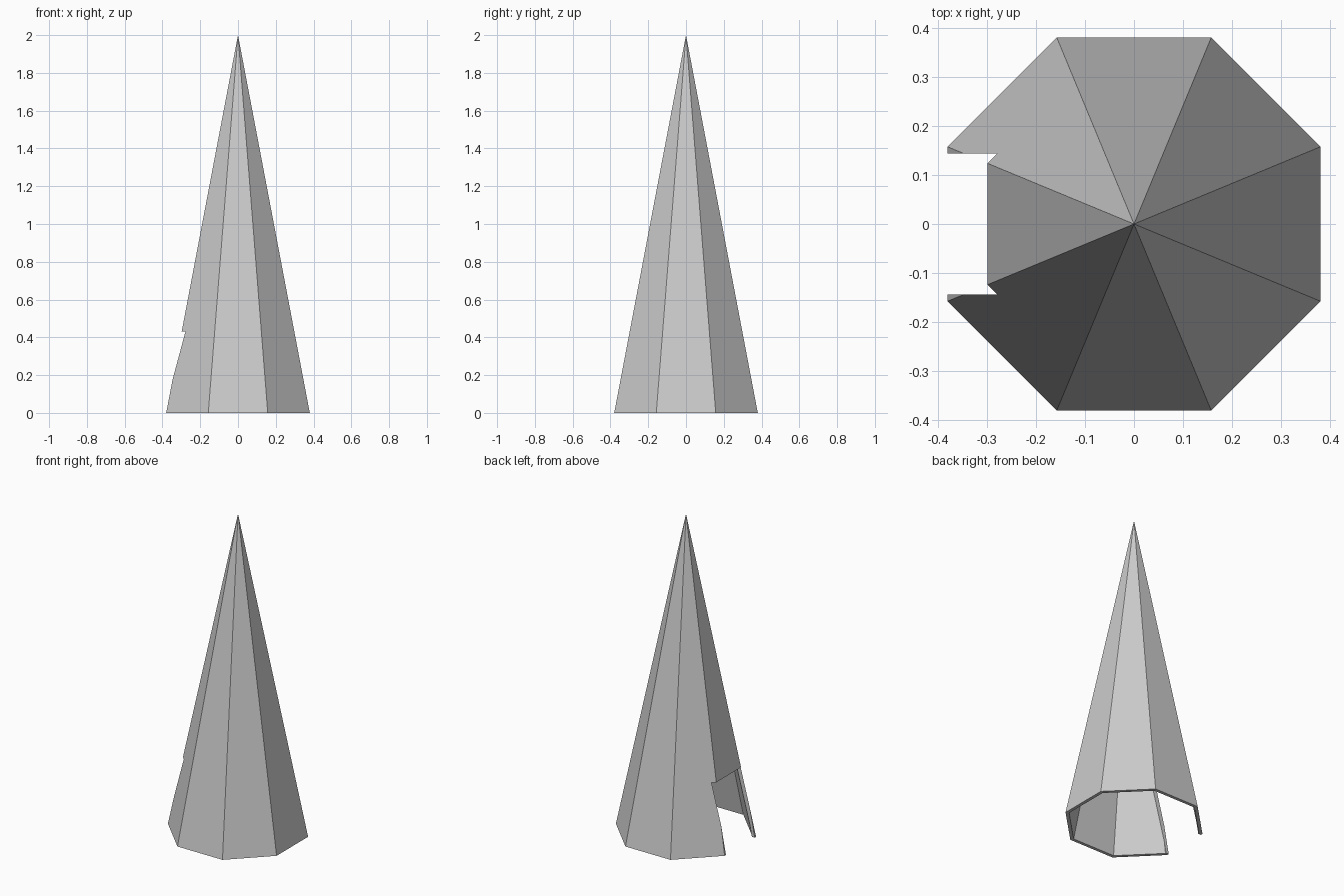
import bpy, bmesh
from math import cos, sin, pi

if "Cube" in bpy.data.objects:
    bpy.data.objects.remove(bpy.data.objects["Cube"])

SIDES = 8
HEIGHT = 2.0
APOTHEM = 0.38
WALL = 0.02


def ring(bm, apothem):
    r = apothem / cos(pi / SIDES)
    angles = [(i + 0.5) * 2 * pi / SIDES for i in range(SIDES)]
    return [bm.verts.new((r * cos(a), r * sin(a), 0)) for a in angles]


# Hollow eight-sided spire, open at the base
bm = bmesh.new()
outer, inner = ring(bm, APOTHEM), ring(bm, APOTHEM - WALL)
tip = bm.verts.new((0, 0, HEIGHT))
inner_tip = bm.verts.new((0, 0, HEIGHT * (APOTHEM - WALL) / APOTHEM))
for i in range(SIDES):
    j = (i + 1) % SIDES
    bm.faces.new((outer[i], outer[j], tip))
    bm.faces.new((inner[j], inner[i], inner_tip))
    bm.faces.new((outer[j], outer[i], inner[i], inner[j]))
bmesh.ops.recalc_face_normals(bm, faces=bm.faces)
mesh = bpy.data.meshes.new("tent_shell")
bm.to_mesh(mesh)
bm.free()
shell = bpy.data.objects.new("tent_shell", mesh)
bpy.context.collection.objects.link(shell)

# Rectangular doorway on the left side
bpy.ops.mesh.primitive_cube_add(size=1, location=(-0.35, 0, 0.115))
cutter = bpy.context.object
cutter.name = "doorway_cutter"
cutter.scale = (0.4, 0.287, 0.63)
cutter.hide_render = True
door = shell.modifiers.new("doorway", 'BOOLEAN')
door.operation = 'DIFFERENCE'
door.solver = 'EXACT'
door.object = cutter

# Apply the cut and remove the helper
bpy.context.view_layer.objects.active = shell
bpy.ops.object.modifier_apply(modifier=door.name)
bpy.data.objects.remove(cutter)
